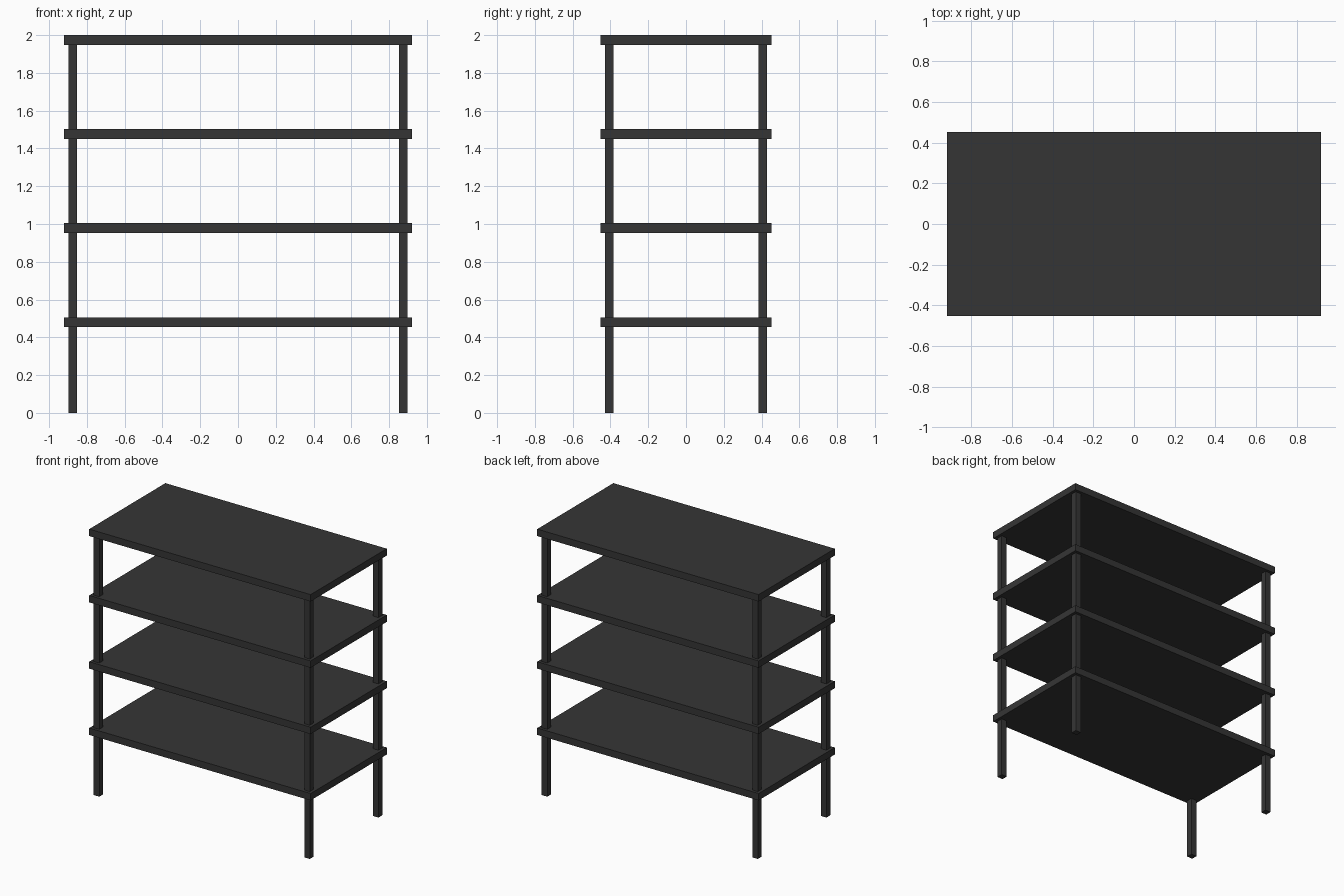
import bpy

if "Cube" in bpy.data.objects:
    bpy.data.objects.remove(bpy.data.objects["Cube"])

# Single dark grey finish
grey = bpy.data.materials.new("dark_grey")
grey.diffuse_color = (0.036, 0.036, 0.036, 1)
grey.use_nodes = True
grey.node_tree.nodes["Principled BSDF"].inputs["Base Color"].default_value = grey.diffuse_color


def box(name, lo, hi):
    """Axis-aligned box between two corners."""
    center = [(a + b) / 2 for a, b in zip(lo, hi)]
    bpy.ops.mesh.primitive_cube_add(size=1, location=center)
    ob = bpy.context.object
    ob.name = name
    ob.scale = [b - a for a, b in zip(lo, hi)]
    bpy.ops.object.transform_apply(location=False, rotation=False, scale=True)
    ob.data.materials.append(grey)
    return ob


W, D = 0.92, 0.452      # shelf half width and half depth
T = 0.052               # shelf thickness
LEG = 0.046             # leg side
INSET = 0.022           # leg distance from shelf edge

# Four evenly spaced shelves
for i in range(4):
    top = 2.0 - i * 0.498
    box(f"shelf_{4 - i}", (-W, -D, top - T), (W, D, top))

# Square corner legs, ending inside the top shelf
for sx, xn in ((-1, "left"), (1, "right")):
    for sy, yn in ((-1, "front"), (1, "back")):
        cx = sx * (W - INSET - LEG / 2)
        cy = sy * (D - INSET - LEG / 2)
        h = LEG / 2
        box(f"{yn}_{xn}_leg", (cx - h, cy - h, 0), (cx + h, cy + h, 1.97))
